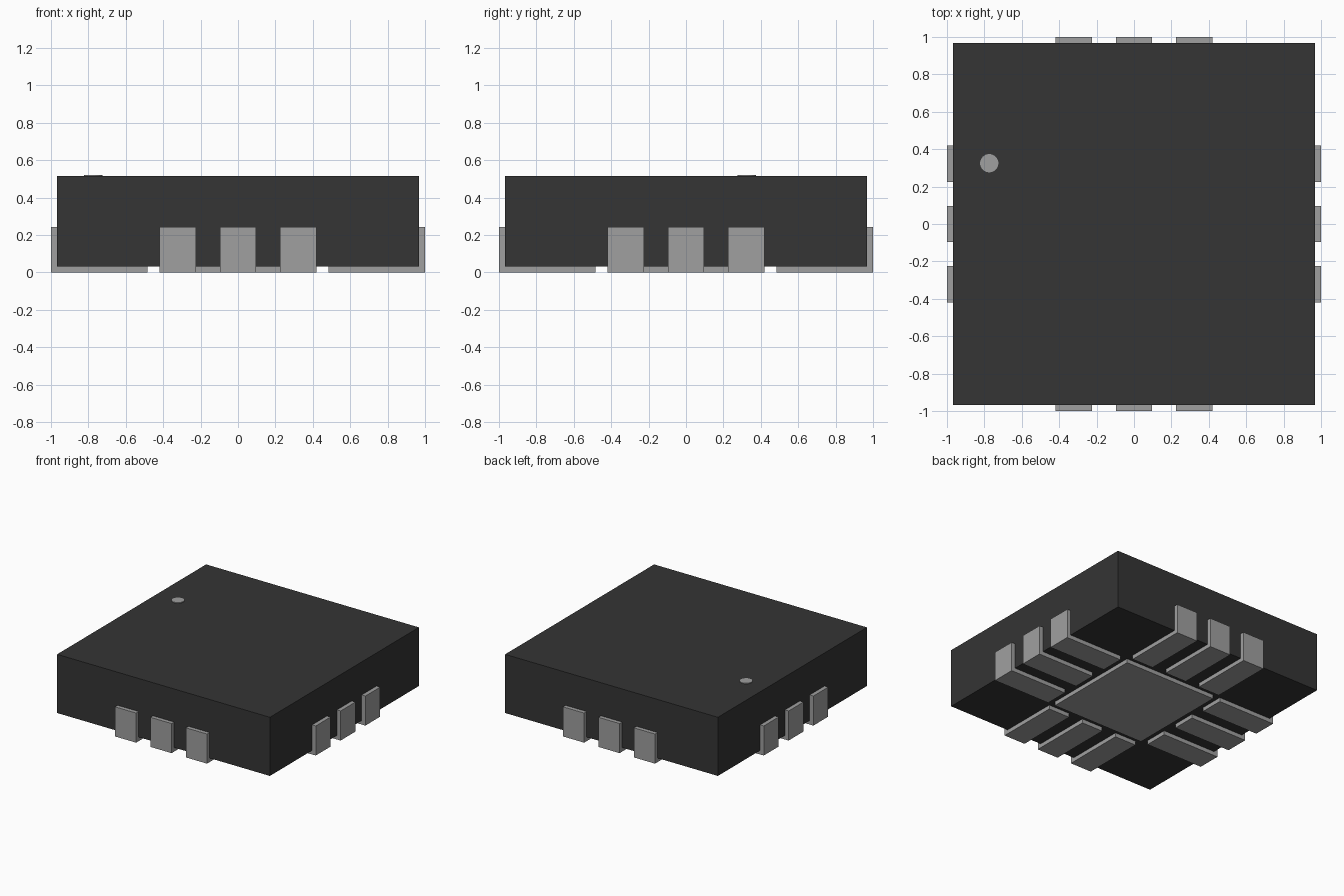
import bpy
import bmesh
from math import pi
from mathutils import Matrix

cube = bpy.data.objects.get("Cube")
if cube:
    bpy.data.objects.remove(cube, do_unlink=True)

HALF = 0.967       # half width of the body
PLATE = 0.033      # thickness of the metal
TOP = 0.515        # top of the body
PITCH = 0.322      # spacing of the leads


def make_material(name, value):
    mat = bpy.data.materials.new(name)
    mat.use_nodes = True
    colour = (value, value, value, 1)
    mat.diffuse_color = colour
    mat.node_tree.nodes["Principled BSDF"].inputs["Base Color"].default_value = colour
    return mat


def add_object(name, bm, mat):
    bmesh.ops.recalc_face_normals(bm, faces=bm.faces)
    mesh = bpy.data.meshes.new(name)
    bm.to_mesh(mesh)
    bm.free()
    mesh.materials.append(mat)
    obj = bpy.data.objects.new(name, mesh)
    bpy.context.collection.objects.link(obj)
    return obj


def block(name, half, z0, z1, mat):
    bm = bmesh.new()
    bmesh.ops.create_cube(bm, size=1, matrix=Matrix.Translation((0, 0, (z0 + z1) / 2))
                          @ Matrix.Diagonal((2 * half, 2 * half, z1 - z0, 1)))
    return add_object(name, bm, mat)


def lead(name, offset, angle, mat):
    # L-shaped profile extruded across the lead width, then turned to its side
    profile = [(0.483, 0), (1, 0), (1, 0.243), (HALF, 0.243), (HALF, PLATE), (0.483, PLATE)]
    width = 0.193
    bm = bmesh.new()
    face = bm.faces.new([bm.verts.new((x, offset - width / 2, z)) for x, z in profile])
    ext = bmesh.ops.extrude_face_region(bm, geom=[face])
    verts = [g for g in ext["geom"] if isinstance(g, bmesh.types.BMVert)]
    bmesh.ops.translate(bm, verts=verts, vec=(0, width, 0))
    bmesh.ops.rotate(bm, verts=bm.verts, matrix=Matrix.Rotation(angle, 3, 'Z'))
    return add_object(name, bm, mat)


black = make_material("black_plastic", 0.035)
metal = make_material("grey_metal", 0.35)

# Body and underside pad
block("body", HALF, PLATE, TOP, black)
block("centre_pad", 0.418, 0, PLATE, metal)

# Three leads on each of the four sides
for i, side in enumerate(("left", "back", "right", "front")):
    for n in (-1, 0, 1):
        lead(f"{side}_lead_{n + 2}", n * PITCH, i * pi / 2, metal)

# Orientation dot on the top
bm = bmesh.new()
bmesh.ops.create_cone(bm, cap_ends=True, segments=32, radius1=0.049, radius2=0.049,
                      depth=0.006, matrix=Matrix.Translation((-0.774, 0.325, TOP + 0.003)))
add_object("orientation_dot", bm, metal)
